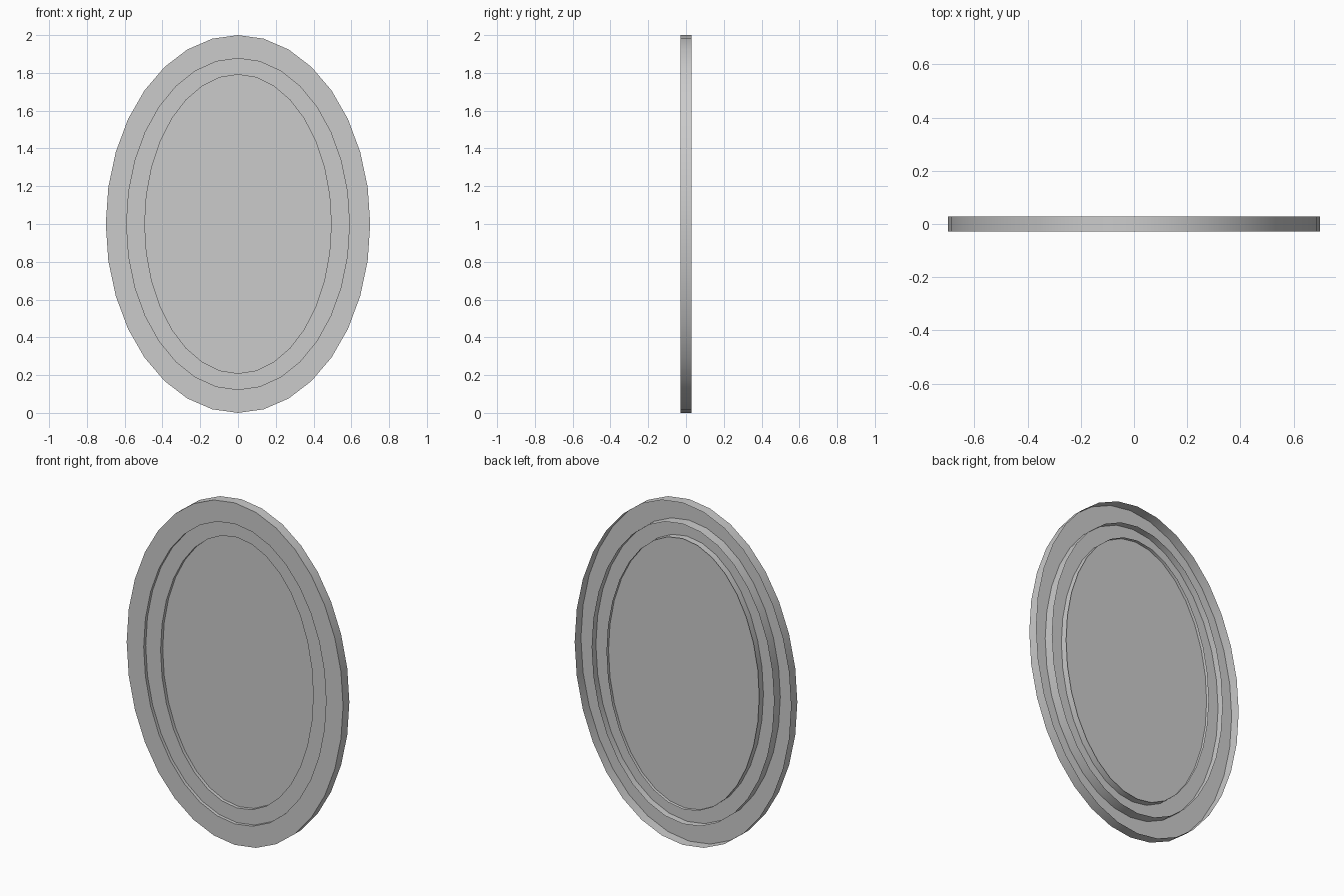
import bpy, bmesh, math
from mathutils import Matrix

cube = bpy.data.objects.get("Cube")
if cube:
    bpy.data.objects.remove(cube, do_unlink=True)

SIDES = 32
BACK = 0.029
OUTER, MIDDLE, INNER = (0.70, 1.0), (0.59, 0.877), (0.494, 0.791)  # half width, half height

grey = bpy.data.materials.new("plain grey")
grey.use_nodes = True
colour = (0.6, 0.6, 0.6, 1)
grey.diffuse_color = colour
grey.node_tree.nodes["Principled BSDF"].inputs["Base Color"].default_value = colour


def oval(bm, size, y):
    """Ring of vertices standing upright at depth y."""
    place = (Matrix.Translation((0, y, 1)) @ Matrix.Diagonal((size[0], 1, size[1], 1))
             @ Matrix.Rotation(math.pi / 2, 4, 'X'))
    return bmesh.ops.create_circle(bm, segments=SIDES, radius=1, matrix=place)["verts"]


def shell(name, path, filled=False):
    """Open sheet swept through ovals given as (size, depth)."""
    bm = bmesh.new()
    rings = [oval(bm, size, y) for size, y in path]
    for a, b in zip(rings, rings[1:]):
        for i in range(SIDES):
            j = (i + 1) % SIDES
            bm.faces.new((a[i], a[j], b[j], b[i]))
    if filled:
        bm.faces.new(rings[-1])
    bm.normal_update()
    # Turn the sheet so its flat face looks forward
    flat = max(bm.faces, key=lambda f: abs(f.normal.y))
    if flat.normal.y > 0:
        bmesh.ops.reverse_faces(bm, faces=bm.faces[:])
    mesh = bpy.data.meshes.new(name)
    bm.to_mesh(mesh)
    bm.free()
    mesh.materials.append(grey)
    obj = bpy.data.objects.new(name, mesh)
    bpy.context.collection.objects.link(obj)
    bpy.ops.object.select_all(action='DESELECT')
    obj.select_set(True)
    bpy.context.view_layer.objects.active = obj
    bpy.ops.object.shade_smooth_by_angle(angle=math.radians(30))


# Wide outer frame, hollow behind
shell("outer_frame", [(OUTER, BACK), (OUTER, -BACK), (MIDDLE, -BACK), (MIDDLE, BACK)])
# Narrow recessed frame
shell("inner_frame", [(MIDDLE, -0.01), (INNER, -0.01), (INNER, BACK)])
# Flat centre panel, set deeper
shell("centre_panel", [(INNER, 0.01)], filled=True)
